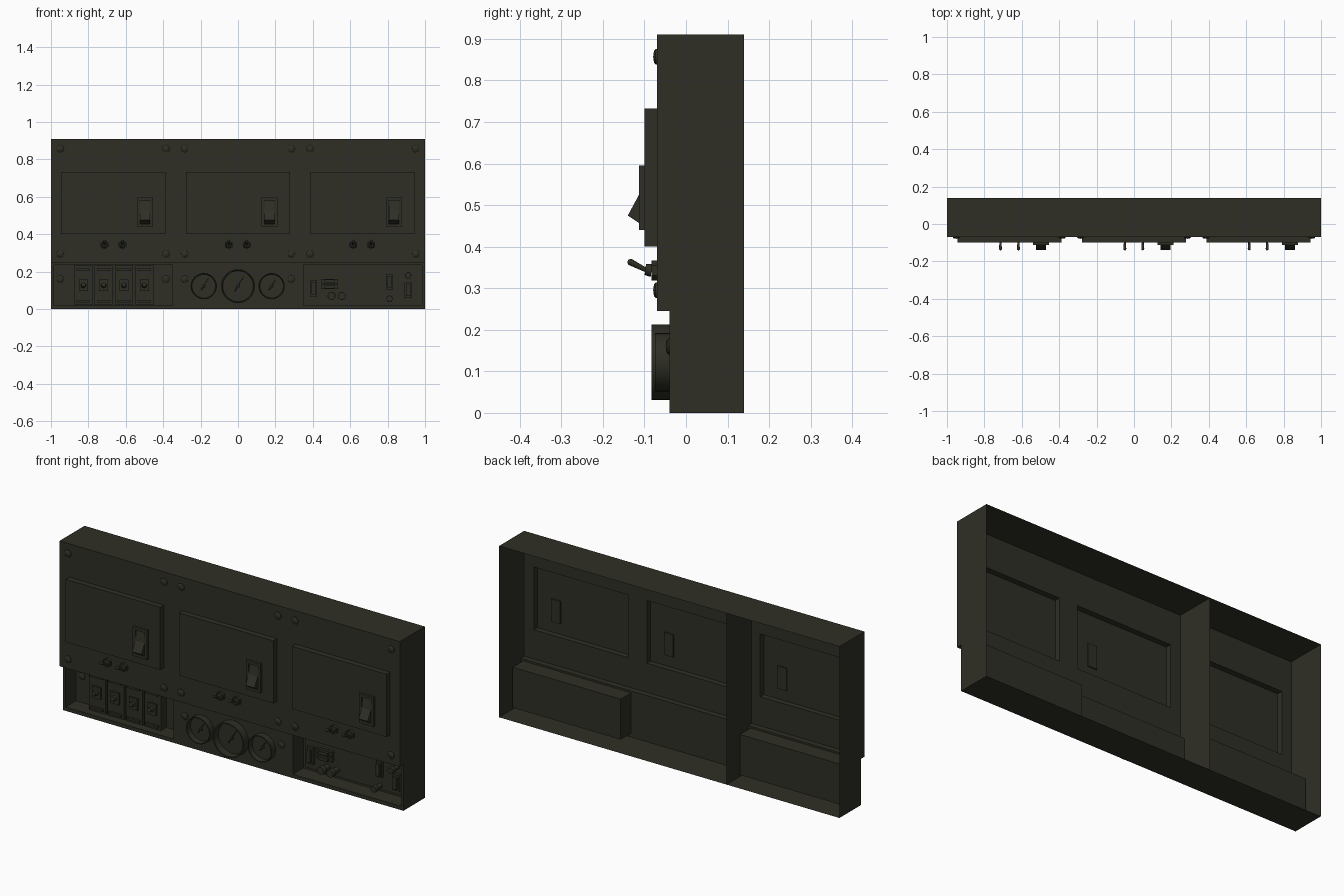
import bpy, bmesh, math
from mathutils import Matrix, Vector

if "Cube" in bpy.data.objects:
    bpy.data.objects.remove(bpy.data.objects["Cube"])

olive = bpy.data.materials.new("dark olive paint")
olive.diffuse_color = (0.028, 0.028, 0.019, 1)
olive.use_nodes = True
olive.node_tree.nodes["Principled BSDF"].inputs["Base Color"].default_value = olive.diffuse_color


def finish(name, bm, smooth=False):
    bmesh.ops.remove_doubles(bm, verts=bm.verts, dist=1e-5)
    me = bpy.data.meshes.new(name)
    bm.to_mesh(me)
    bm.free()
    ob = bpy.data.objects.new(name, me)
    bpy.context.collection.objects.link(ob)
    me.materials.append(olive)
    if smooth:
        bpy.ops.object.select_all(action='DESELECT')
        ob.select_set(True)
        bpy.context.view_layer.objects.active = ob
        bpy.ops.object.shade_smooth_by_angle(angle=math.radians(35))
    return ob


def quad(bm, *pts):
    bm.faces.new([bm.verts.new(p) for p in pts])


def add_box(bm, x0, x1, y0, y1, z0, z1):
    m = Matrix.Translation(((x0 + x1) / 2, (y0 + y1) / 2, (z0 + z1) / 2))
    bmesh.ops.create_cube(bm, size=1, matrix=m @ Matrix.Diagonal((x1 - x0, y1 - y0, z1 - z0, 1)))


def add_cone(bm, a, b, r0, r1, seg=16):
    a, b = Vector(a), Vector(b)
    rot = (b - a).to_track_quat('Z', 'Y').to_matrix().to_4x4()
    bmesh.ops.create_cone(bm, cap_ends=True, segments=seg, radius1=r0, radius2=r1,
                          depth=(b - a).length, matrix=Matrix.Translation((a + b) / 2) @ rot)


def lathe(bm, x, z, prof, seg=32):
    # revolve (radius, y) points about an axis along y
    for (r0, y0), (r1, y1) in zip(prof, prof[1:]):
        for i in range(seg):
            a, b = (2 * math.pi * k / seg for k in (i, i + 1))
            p = lambda r, y, t: (x + r * math.cos(t), y, z + r * math.sin(t))
            pts = [p(r0, y0, a), p(r0, y0, b), p(r1, y1, b), p(r1, y1, a)]
            if r1 == 0:
                pts.pop()
            quad(bm, *pts)


# stepped sheet housing: front depth set per cell, walls close every step
TOP, BACK, STEP, FLOOR = 0.91, 0.14, 0.245, 0.048
centres = (-0.665, 0.0, 0.665)


def front(x, z):
    if z < STEP:
        return FLOOR if 0.35 < abs(x) < 0.985 and 0.02 < z < 0.235 else -0.04
    if 0.4 < z < 0.733 and any(abs(x - c) < 0.278 for c in centres):
        return -0.1
    return -0.07


xs = sorted([-1, 1, -0.985, 0.985, -0.35, 0.35] + [c + s * 0.278 for c in centres for s in (-1, 1)])
zs = [0, 0.02, 0.235, STEP, 0.4, 0.733, TOP]
bm = bmesh.new()
depth = lambda i, j: (front((xs[i] + xs[i + 1]) / 2, (zs[j] + zs[j + 1]) / 2)
                      if 0 <= i < len(xs) - 1 and 0 <= j < len(zs) - 1 else BACK)
for i in range(len(xs)):
    for j in range(len(zs)):
        d, x, z = depth(i, j), xs[i], zs[j]
        if i < len(xs) - 1 and j < len(zs) - 1:
            x2, z2 = xs[i + 1], zs[j + 1]
            quad(bm, (x, d, z), (x2, d, z), (x2, d, z2), (x, d, z2))
        l, b = depth(i - 1, j), depth(i, j - 1)
        if j < len(zs) - 1 and abs(l - d) > 1e-4:
            quad(bm, (x, l, z), (x, d, z), (x, d, zs[j + 1]), (x, l, zs[j + 1]))
        if i < len(xs) - 1 and abs(b - d) > 1e-4:
            quad(bm, (x, b, z), (xs[i + 1], b, z), (xs[i + 1], d, z), (x, d, z))
bmesh.ops.remove_doubles(bm, verts=bm.verts, dist=1e-5)
bmesh.ops.recalc_face_normals(bm, faces=bm.faces)
finish("housing", bm)

# internal divider
bm = bmesh.new()
quad(bm, (-0.337, -0.04, 0), (-0.337, BACK, 0), (-0.337, BACK, TOP), (-0.337, -0.07, TOP),
     (-0.337, -0.07, STEP), (-0.337, -0.04, STEP))
finish("divider", bm)

# domed screws
bm = bmesh.new()
spots = [(s * x, z, -0.07) for x in (0.285, 0.385, 0.95) for s in (-1, 1) for z in (0.295, 0.857)]
spots += [(-0.285, 0.16, -0.04), (0.285, 0.16, -0.04), (-0.95, 0.16, FLOOR), (-0.385, 0.16, FLOOR)]
for x, z, y in spots:
    lathe(bm, x, z, [(0.019, y), (0.019, y - 0.003), (0.014, y - 0.007), (0, y - 0.009)], 16)
finish("screws", bm, True)

for n, c in enumerate(centres):
    # rocker switch: bezel frame and tilted wedge
    rx = c + 0.168
    bm = bmesh.new()
    for sx in (-1, 1):
        add_box(bm, rx + sx * 0.035 - 0.0075, rx + sx * 0.035 + 0.0075, -0.113, -0.1, 0.44, 0.595)
    for z0, z1 in ((0.44, 0.455), (0.58, 0.595)):
        add_box(bm, rx - 0.0275, rx + 0.0275, -0.113, -0.1, z0, z1)
    finish(f"rocker_bezel_{n}", bm)
    prof = [(-0.094, 0.457), (-0.113, 0.457), (-0.14, 0.475), (-0.113, 0.525), (-0.104, 0.578), (-0.094, 0.578)]
    bm = bmesh.new()
    f = bm.faces.new([bm.verts.new((rx - 0.027, y, z)) for y, z in prof])
    ext = bmesh.ops.extrude_face_region(bm, geom=[f])
    bmesh.ops.translate(bm, vec=(0.054, 0, 0), verts=[v for v in ext["geom"] if isinstance(v, bmesh.types.BMVert)])
    bmesh.ops.recalc_face_normals(bm, faces=bm.faces)
    finish(f"rocker_{n}", bm)
    # pair of toggle switches
    for k, dx in enumerate((-0.049, 0.047)):
        x = c + dx
        bm = bmesh.new()
        add_cone(bm, (x, -0.07, 0.343), (x, -0.083, 0.343), 0.024, 0.024, 6)
        add_cone(bm, (x, -0.083, 0.343), (x, -0.098, 0.345), 0.016, 0.013)
        add_cone(bm, (x, -0.093, 0.342), (x, -0.134, 0.363), 0.005, 0.008, 12)
        bmesh.ops.create_uvsphere(bm, u_segments=12, v_segments=6, radius=0.008,
                                  matrix=Matrix.Translation((x, -0.133, 0.3625)))
        finish(f"toggle_{n}_{k}", bm, True)

# gauges: hollow rim, recessed dial, needle
for n, (x, r, y) in enumerate(((-0.183, 0.07, -0.075), (0, 0.091, -0.083), (0.18, 0.07, -0.075))):
    z = 0.122
    bm = bmesh.new()
    lathe(bm, x, z, [(r, -0.04), (r, y), (r * 0.93, y), (r * 0.9, -0.047), (0, -0.047)], 40)
    finish(f"gauge_{n}", bm, True)
    bm = bmesh.new()
    add_cone(bm, (x, -0.047, z), (x, -0.055, z), 0.008, 0.006)
    add_cone(bm, (x - r * 0.2, -0.052, z - r * 0.3), (x + r * 0.35, -0.052, z + r * 0.6), 0.003, 0.001, 6)
    finish(f"gauge_needle_{n}", bm)

# breakers in the left recess
for n, x in enumerate((-0.827, -0.718, -0.61, -0.501)):
    bm = bmesh.new()
    add_box(bm, x - 0.048, x + 0.048, 0.0, FLOOR, 0.021, 0.232)
    for z in (0.04, 0.21):
        add_box(bm, x - 0.037, x + 0.037, -0.012, 0.0, z - 0.006, z + 0.006)
    add_box(bm, x - 0.024, x + 0.024, -0.009, 0.0, 0.095, 0.157)
    add_cone(bm, (x, -0.009, 0.126), (x, -0.03, 0.13), 0.014, 0.011)
    finish(f"breaker_{n}", bm)

# connector panel in the right recess
bm = bmesh.new()
add_box(bm, 0.365, 0.972, 0.04, FLOOR, 0.033, 0.218)
finish("connector_plate", bm)
ports = [(0.405, 0.11, 0.018, 0.045), (0.49, 0.148, 0.045, 0.012), (0.49, 0.118, 0.045, 0.012),
         (0.81, 0.145, 0.017, 0.042), (0.91, 0.1, 0.02, 0.042)]
for n, (x, z, w, h) in enumerate(ports):
    bm = bmesh.new()
    add_box(bm, x - w, x + w, 0.025, 0.04, z - h, z + h)
    add_box(bm, x - w * 0.6, x + w * 0.6, 0.01, 0.025, z - h * 0.75, z + h * 0.75)
    finish(f"port_{n}", bm)
for n, (x, z) in enumerate(((0.5, 0.07), (0.555, 0.07), (0.81, 0.055), (0.91, 0.18))):
    bm = bmesh.new()
    r = 0.021 if n < 2 else 0.017
    add_cone(bm, (x, 0.04, z), (x, 0.0, z), r * 0.7, r * 0.7, 20)
    add_cone(bm, (x, 0.0, z), (x, -0.022, z), r, r * 0.95, 20)
    finish(f"knob_{n}", bm, True)
